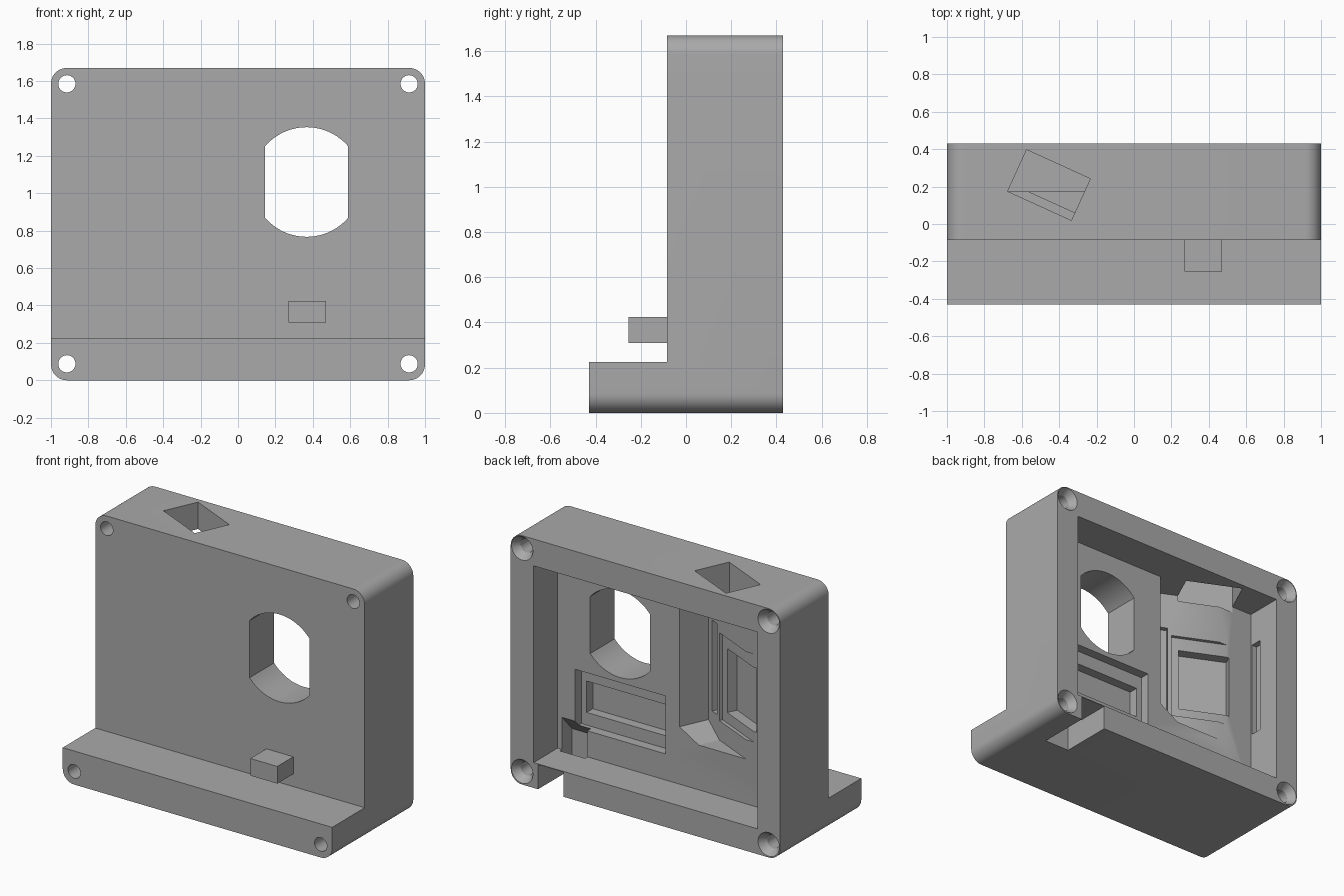
import bpy, bmesh, math
from mathutils import Vector, Matrix

if "Cube" in bpy.data.objects:
    bpy.data.objects.remove(bpy.data.objects["Cube"], do_unlink=True)

grey = bpy.data.materials.new("plain grey")
grey.use_nodes = True
grey.diffuse_color = (0.4, 0.4, 0.4, 1)
grey.node_tree.nodes["Principled BSDF"].inputs["Base Color"].default_value = (0.4, 0.4, 0.4, 1)

# Bases: profile axis u, extrusion axis v, profile height is always z
TILT = math.radians(24.5)
c, s = math.cos(TILT), math.sin(TILT)
FRONT = (Vector((1, 0, 0)), Vector((0, 1, 0)))
SIDE = (Vector((0, 1, 0)), Vector((1, 0, 0)))
TILTED = (Vector((c, -s, 0)), Vector((s, c, 0)))
UP = Vector((0, 0, 1))


def finish(name, bm):
    bmesh.ops.recalc_face_normals(bm, faces=bm.faces)
    mesh = bpy.data.meshes.new(name)
    bm.to_mesh(mesh)
    bm.free()
    mesh.materials.append(grey)
    obj = bpy.data.objects.new(name, mesh)
    bpy.context.scene.collection.objects.link(obj)
    return obj


def prism(name, points, start, end, basis=FRONT):
    u, v = basis
    bm = bmesh.new()
    face = bm.faces.new([bm.verts.new(u * a + v * start + UP * b) for a, b in points])
    new = bmesh.ops.extrude_face_region(bm, geom=[face])["geom"]
    moved = [g for g in new if isinstance(g, bmesh.types.BMVert)]
    bmesh.ops.translate(bm, verts=moved, vec=v * (end - start))
    return finish(name, bm)


def block(name, u0, u1, v0, v1, z0, z1, basis=FRONT):
    return prism(name, [(u0, z0), (u1, z0), (u1, z1), (u0, z1)], v0, v1, basis)


def arc(cx, cz, r, a0, a1, n):
    angles = [math.radians(a0 + (a1 - a0) * i / n) for i in range(n + 1)]
    return [(cx + r * math.cos(a), cz + r * math.sin(a)) for a in angles]


def cone(name, x, z, y0, y1, r0, r1):
    bm = bmesh.new()
    turn = Matrix.Translation((x, (y0 + y1) / 2, z)) @ Matrix.Rotation(-math.pi / 2, 4, "X")
    bmesh.ops.create_cone(bm, cap_ends=True, segments=40, radius1=r0, radius2=r1,
                          depth=y1 - y0, matrix=turn)
    return finish(name, bm)


WIDTH, HEIGHT, BACK, FACE, FLOOR = 1.0, 1.67, 0.43, -0.085, 0.175
R = 0.085

# Rounded housing, with the foot left standing at the bottom front
outline = []
for cx, cz, a in ((WIDTH - R, HEIGHT - R, 0), (R - WIDTH, HEIGHT - R, 90),
                  (R - WIDTH, R, 180), (WIDTH - R, R, 270)):
    outline += arc(cx, cz, R, a, a + 90, 12)
housing = prism("housing", outline, -BACK, BACK)
cutters = [block("above_foot", -2, 2, -1, FACE, 0.225, 3)]

# Rear cavity and viewing window with flat sides
cutters.append(block("cavity", -0.83, 0.83, FLOOR, 1, 0.17, 1.49))
half = 40.8
window = arc(0.367, 1.06, 0.293, half, 180 - half, 24) + arc(0.367, 1.06, 0.293, 180 + half, 360 - half, 24)
cutters.append(prism("window", window, -1, 1))

# Stepped recess under the window
cutters.append(block("recess_step", 0.03, 0.70, 0.11, 0.3, 0.345, 0.733))
cutters.append(block("recess_inner", 0.07, 0.66, 0.045, 0.3, 0.43, 0.64))

# Cable channel out through the bottom wall, with a sloped top
channel = [(0.6, -0.1), (0.07, -0.1), (0.07, 0.27), (FLOOR, 0.385), (0.2, 0.385), (0.2, 0.165), (0.6, 0.165)]
cutters.append(prism("cable_channel", channel, 0.61, 0.797, SIDE))

# Tilted pocket with a chamfered lower corner, nested recesses and side slots
pocket = [(-0.70, 0.47), (-0.27, 0.47), (-0.14, 0.555), (-0.14, 1.49), (-0.70, 1.49)]
cutters.append(prism("tilted_pocket", pocket, -0.076, 0.13, TILTED))
cutters.append(block("tilted_recess", -0.70, -0.27, -0.10, 0.02, 0.60, 1.19, TILTED))
cutters.append(block("tilted_recess_inner", -0.66, -0.325, -0.17, 0.02, 0.67, 1.10, TILTED))
cutters.append(block("tilted_slot", -0.245, -0.185, -0.11, 0.02, 0.63, 1.24, TILTED))
cutters.append(block("wall_slot", -0.87, -0.8, 0.185, 0.265, 0.60, 1.26))

# Tilted opening through the top wall
cutters.append(block("top_opening", -0.687, -0.313, -0.121, 0.123, 1.45, 2, TILTED))

# Corner screw holes, countersunk at the back
for x in (-0.915, 0.915):
    for z in (0.088, 1.585):
        cutters.append(cone("screw_hole", x, z, -1, 1, 0.046, 0.046))
        cutters.append(cone("countersink", x, z, BACK - 0.05, BACK + 0.01, 0.046, 0.086))

for cutter in cutters:
    cutter.hide_render = True
    mod = housing.modifiers.new(cutter.name, "BOOLEAN")
    mod.operation, mod.solver, mod.object = "DIFFERENCE", "EXACT", cutter

# Bake the cuts and remove the cutters
graph = bpy.context.evaluated_depsgraph_get()
baked = bpy.data.meshes.new_from_object(housing.evaluated_get(graph))
housing.modifiers.clear()
housing.data = baked
for cutter in cutters:
    bpy.data.objects.remove(cutter, do_unlink=True)

# Small peg on the front
block("front_peg", 0.27, 0.47, -0.255, FACE, 0.31, 0.425)

bpy.ops.object.select_all(action="DESELECT")
housing.select_set(True)
bpy.context.view_layer.objects.active = housing
bpy.ops.object.shade_smooth_by_angle(angle=math.radians(30))
